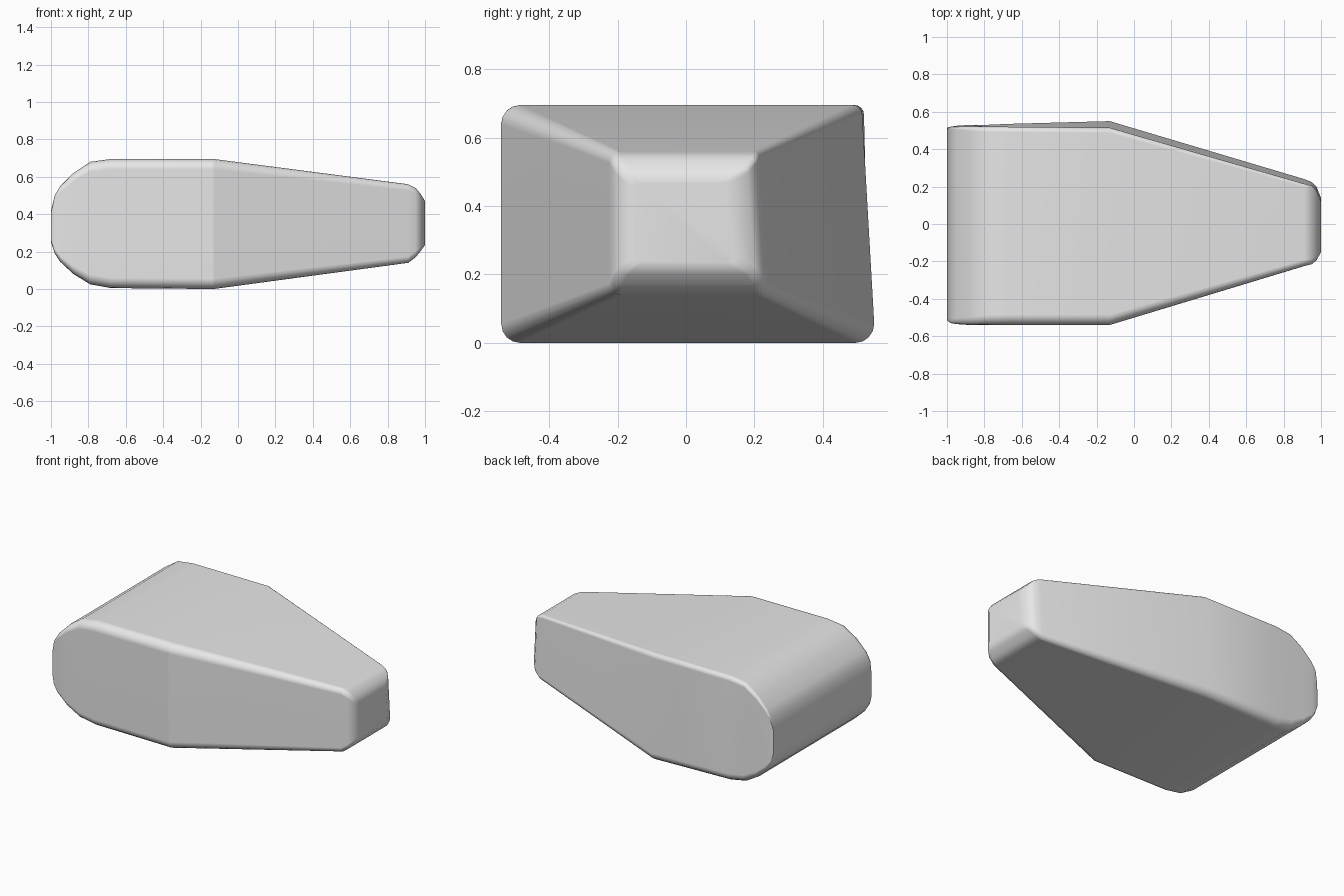
import bpy
import bmesh
from math import sin, cos, pi, radians

default_cube = bpy.data.objects.get("Cube")
if default_cube:
    bpy.data.objects.remove(default_cube, do_unlink=True)

# Single flat grey material
grey = bpy.data.materials.new("plain grey")
grey.use_nodes = True
grey.diffuse_color = (0.8, 0.8, 0.8, 1)
grey.node_tree.nodes["Principled BSDF"].inputs["Base Color"].default_value = (0.8, 0.8, 0.8, 1)

BEND = -0.13
SEGMENTS = 4

# Stations along the body: x, top, bottom, front y, back y at the top, back y at the bottom
stations = [
    (-1, .42, .25, -.515, .51, .515),
    (-.98, .50, .19, -.53, .52, .52),
    (-.95, .55, .145, -.535, .52, .525),
    (-.88, .62, .08, -.54, .52, .53),
    (-.79, .68, .025, -.54, .52, .53),
    (-.68, .695, .005, -.54, .52, .535),
    (BEND, .695, 0, -.54, .515, .55),
    (.91, .56, .14, -.225, .215, .24),
    (.95, .54, .17, -.215, .205, .225),
    (.975, .51, .20, -.195, .18, .20),
    (1, .47, .235, -.15, .12, .14),
]


def rounded_section(x, top, bottom, front, back_top, back_bottom):
    """Four-sided section with rounded corners, scaled to its height."""
    r = 0.08 * (top - bottom)
    corners = [
        (back_top, top, 1, 1, r * 0.5),
        (front, top, -1, 1, r),
        (front, bottom, -1, -1, r),
        (back_bottom, bottom, 1, -1, r),
    ]
    points = []
    for quarter, (y, z, sy, sz, radius) in enumerate(corners):
        for step in range(SEGMENTS + 1):
            a = pi / 2 * (quarter + step / SEGMENTS)
            points.append((x, y - sy * radius + radius * cos(a),
                           z - sz * radius + radius * sin(a)))
    return points


# Loft the body through its sections and close both ends
bm = bmesh.new()
rings = [[bm.verts.new(p) for p in rounded_section(*s)] for s in stations]
count = len(rings[0])
for ring, following in zip(rings, rings[1:]):
    for i in range(count):
        j = (i + 1) % count
        bm.faces.new((ring[i], ring[j], following[j], following[i]))
bm.faces.new(rings[0])
bm.faces.new(rings[-1])
bmesh.ops.recalc_face_normals(bm, faces=bm.faces)

mesh = bpy.data.meshes.new("tapered_body")
bm.to_mesh(mesh)
bm.free()
mesh.materials.append(grey)
body = bpy.data.objects.new("tapered_body", mesh)
bpy.context.collection.objects.link(body)

# Smooth rounding with a crisp fold on the front side
bpy.ops.object.select_all(action="DESELECT")
body.select_set(True)
bpy.context.view_layer.objects.active = body
bpy.ops.object.shade_smooth_by_angle(angle=radians(35))
for edge in mesh.edges:
    ends = [mesh.vertices[v].co for v in edge.vertices]
    if all(abs(v.x - BEND) < 0.001 and v.y < -0.5 for v in ends):
        edge.use_edge_sharp = True

flat_sides = body.modifiers.new("flat sides", "WEIGHTED_NORMAL")
flat_sides.keep_sharp = True
